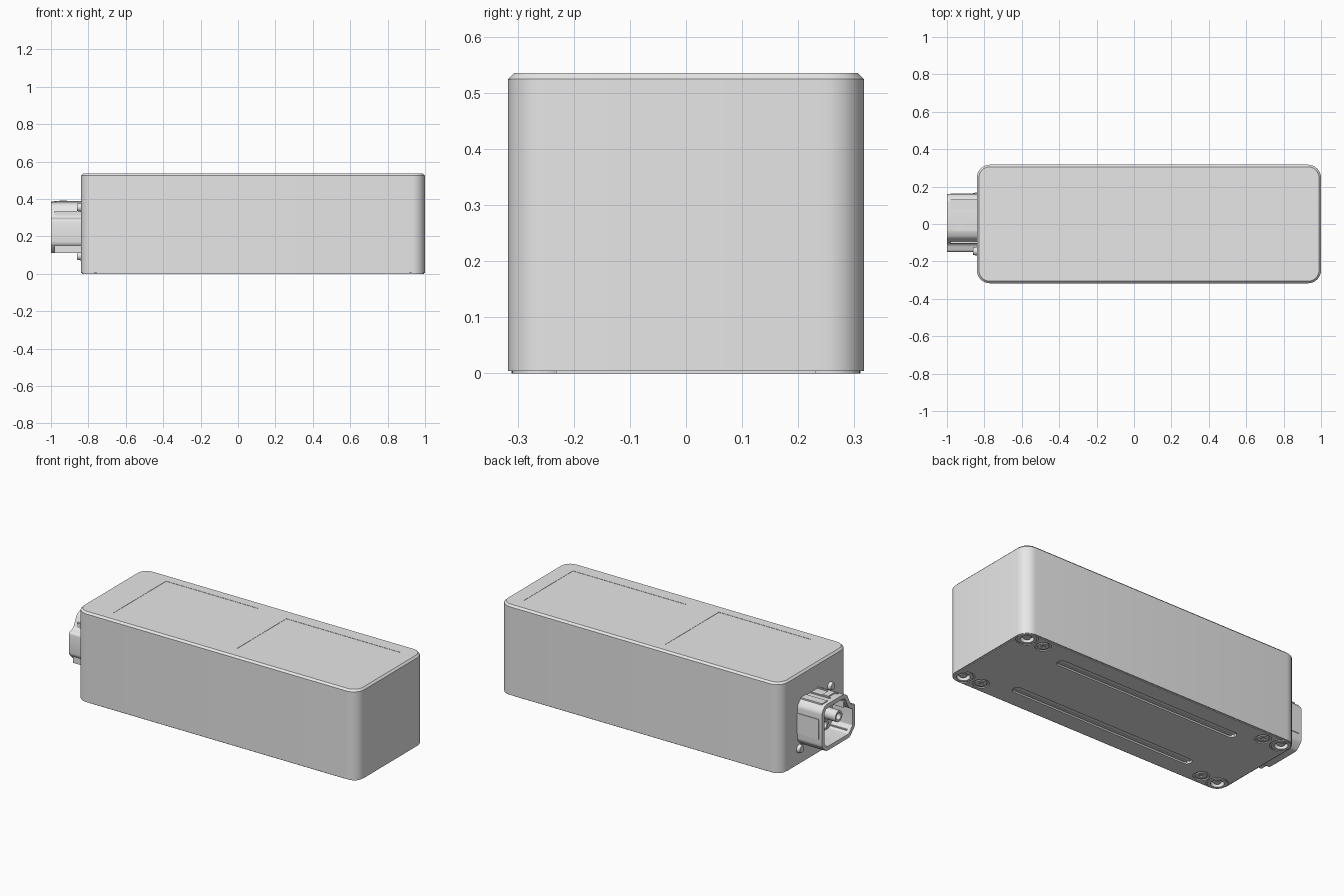
import bpy, bmesh, math
from mathutils import Vector, Matrix

if "Cube" in bpy.data.objects:
    bpy.data.objects.remove(bpy.data.objects["Cube"], do_unlink=True)

grey = bpy.data.materials.new("light grey")
grey.use_nodes = True
grey.diffuse_color = (0.8, 0.8, 0.8, 1)
grey.node_tree.nodes["Principled BSDF"].inputs["Base Color"].default_value = (0.8, 0.8, 0.8, 1)

CX = 0.08            # middle of the case along x
HX, HY, TOP = 0.92, 0.317, 0.535
SIGNS = [(sx, sy) for sx in (-1, 1) for sy in (-1, 1)]


def finish(name, bm):
    bmesh.ops.recalc_face_normals(bm, faces=bm.faces)
    mesh = bpy.data.meshes.new(name)
    bm.to_mesh(mesh)
    bm.free()
    mesh.materials.append(grey)
    obj = bpy.data.objects.new(name, mesh)
    bpy.context.collection.objects.link(obj)
    return obj


def activate(obj):
    bpy.ops.object.select_all(action='DESELECT')
    obj.select_set(True)
    bpy.context.view_layer.objects.active = obj


def smooth(obj):
    activate(obj)
    bpy.ops.object.shade_smooth_by_angle(angle=math.radians(30))


def cut(obj, cutter):
    mod = obj.modifiers.new("cut", 'BOOLEAN')
    mod.operation = 'DIFFERENCE'
    mod.solver = 'EXACT'
    mod.object = cutter
    activate(obj)
    bpy.ops.object.modifier_apply(modifier=mod.name)


def drop(obj):
    bpy.data.objects.remove(obj, do_unlink=True)


def rounded(cx, cy, hx, hy, r, steps=8):
    """Outline of a rounded rectangle."""
    pts = []
    for q, (sx, sy) in enumerate([(1, 1), (-1, 1), (-1, -1), (1, -1)]):
        for i in range(steps + 1):
            a = (q + i / steps) * math.pi / 2
            pts.append((cx + sx * (hx - r) + r * math.cos(a),
                        cy + sy * (hy - r) + r * math.sin(a)))
    return pts


def slab(name, pts, z0, z1, bevel_top=0, bevel_bottom=0):
    """Upright prism; the rims may be chamfered."""
    bm = bmesh.new()
    base = bm.faces.new([bm.verts.new((x, y, z0)) for x, y in pts])
    ext = bmesh.ops.extrude_face_region(bm, geom=[base])
    for v in ext["geom"]:
        if isinstance(v, bmesh.types.BMVert):
            v.co.z = z1
    for z, width in ((z0, bevel_bottom), (z1, bevel_top)):
        if width:
            rim = [e for e in bm.edges if all(abs(v.co.z - z) < 1e-5 for v in e.verts)]
            bmesh.ops.bevel(bm, geom=rim, offset=width, segments=1, affect='EDGES')
    return finish(name, bm)


def disc(name, loc, r1, r2, depth, axis='Z'):
    bm = bmesh.new()
    turn = Matrix.Rotation(math.pi / 2, 4, 'Y') if axis == 'X' else Matrix()
    bmesh.ops.create_cone(bm, cap_ends=True, segments=32, radius1=r1, radius2=r2,
                          depth=depth, matrix=Matrix.Translation(loc) @ turn)
    return finish(name, bm)


def box(name, lo, hi):
    bm = bmesh.new()
    lo, hi = Vector(lo), Vector(hi)
    bmesh.ops.create_cube(bm, size=1, matrix=Matrix.Translation((lo + hi) / 2)
                          @ Matrix.Diagonal((*(hi - lo), 1)))
    return finish(name, bm)


# Case and bottom cover
case = slab("case", rounded(CX, 0, HX, HY, 0.07), 0.004, TOP, bevel_top=0.011)
cover = slab("bottom_cover", rounded(CX, 0, HX - 0.006, HY - 0.006, 0.065), 0, 0.0045)

# Shallow label areas on the lid
for x0, x1, hy in ((-0.645, -0.04, 0.25), (0.155, 0.9, 0.23)):
    label = box("label_cutter", (x0, -hy, TOP - 0.0015), (x1, hy, TOP + 0.1))
    cut(case, label)
    drop(label)

# Two long round-ended channels in the cover
for sy in (-1, 1):
    for width, z1 in ((0.027, 0.009), (0.016, 0.014)):
        channel = slab("channel_cutter", rounded(0.065, sy * 0.18, 0.6, width, width * 0.98),
                       -0.05, z1)
        cut(case, channel)
        cut(cover, channel)
        drop(channel)

# Corner bosses with recessed screws, and cover screws further in
for sx, sy in SIGNS:
    x, y = CX + sx * (HX - 0.06), sy * (HY - 0.06)
    gap = disc("corner_cutter", (x, y, 0), 0.06, 0.06, 0.1)
    cut(cover, gap)
    drop(gap)
    boss = disc("corner_boss", (x, y, 0.004), 0.053, 0.053, 0.008)
    hole = disc("hole_cutter", (x, y, 0), 0.036, 0.036, 0.05)
    cut(boss, hole)
    cut(case, hole)
    drop(hole)
    smooth(boss)
    smooth(disc("corner_screw", (x, y, 0.016), 0.018, 0.032, 0.02))

    x, y = CX + sx * 0.745, sy * 0.25
    sink = disc("countersink_cutter", (x, y, 0), 0.044, 0.044, 0.012)
    cut(cover, sink)
    cut(case, sink)
    drop(sink)
    head = disc("cover_screw", (x, y, 0.006), 0.03, 0.037, 0.009)
    socket = disc("socket_cutter", (x, y, 0), 0.012, 0.012, 0.014)
    cut(head, socket)
    drop(socket)
    smooth(head)

smooth(case)
smooth(cover)

# Connector shroud: keyed outline in y and z, hollowed from the open end
outline = [(0.16, 0.15), (0.16, 0.35), (0.13, 0.385), (-0.04, 0.385), (-0.075, 0.37),
           (-0.11, 0.30), (-0.15, 0.29), (-0.15, 0.16), (-0.10, 0.11), (0.12, 0.11)]
bm = bmesh.new()
mouth = bm.faces.new([bm.verts.new((-1, y, z)) for y, z in outline])
back = bmesh.ops.extrude_face_region(bm, geom=[mouth])
for v in back["geom"]:
    if isinstance(v, bmesh.types.BMVert):
        v.co.x = -0.83
bmesh.ops.recalc_face_normals(bm, faces=bm.faces)
mouth = next((f for f in bm.faces if all(v.co.x < -0.99 for v in f.verts)), None)
if mouth is None:
    mouth = bm.faces.new([v for v in bm.verts if v.co.x < -0.99])
    bmesh.ops.recalc_face_normals(bm, faces=bm.faces)
long_edges = [e for e in bm.edges if abs(e.verts[0].co.x - e.verts[1].co.x) > 0.1]
bmesh.ops.bevel(bm, geom=long_edges, offset=0.012, segments=3, affect='EDGES', profile=0.5)
mouth = next(f for f in bm.faces if all(v.co.x < -0.99 for v in f.verts))
bmesh.ops.inset_region(bm, faces=[mouth], thickness=0.024)
floor = bmesh.ops.extrude_discrete_faces(bm, faces=[mouth])["faces"][0]
for v in floor.verts:
    v.co.x = -0.87
smooth(finish("connector_shroud", bm))

# Raised ribs and latch on the shroud
box("shroud_top_rib", (-0.98, 0.08, 0.36), (-0.84, 0.13, 0.39))
box("shroud_back_rib", (-0.98, 0.14, 0.19), (-0.84, 0.164, 0.31))
box("shroud_key_rib", (-0.98, -0.105, 0.29), (-0.84, -0.07, 0.335))
box("shroud_lower_rib", (-0.98, -0.14, 0.112), (-0.84, -0.10, 0.15))
for y0, y1 in ((-0.035, -0.025), (0.035, 0.045)):
    box("latch_rail", (-0.97, y0, 0.37), (-0.84, y1, 0.39))
box("latch_tab", (-0.955, -0.025, 0.37), (-0.915, 0.035, 0.392))

# Contact pins with hollow tips
for y, z in ((0.075, 0.24), (-0.055, 0.24)):
    pin = disc("contact_pin", (-0.91, y, z), 0.033, 0.033, 0.1, 'X')
    bore = disc("bore_cutter", (-0.96, y, z), 0.02, 0.02, 0.08, 'X')
    cut(pin, bore)
    drop(bore)
    smooth(pin)

# Mounting screws beside the connector
for y, z in ((0.145, 0.095), (-0.145, 0.355)):
    smooth(disc("mounting_screw", (-0.845, y, z), 0.02, 0.026, 0.03, 'X'))
